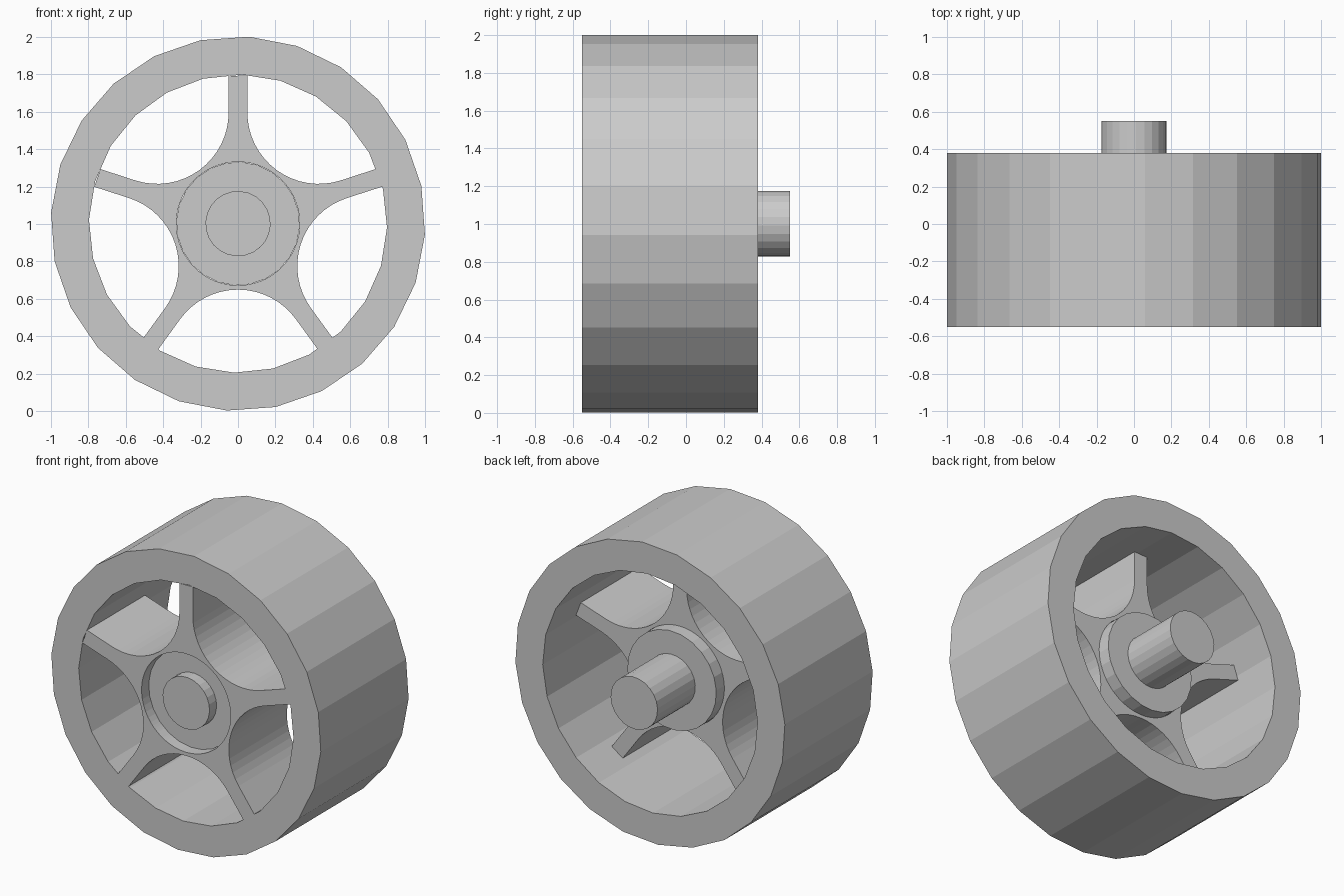
import bpy, bmesh
from math import sin, cos, radians, degrees, asin

if "Cube" in bpy.data.objects:
    bpy.data.objects.remove(bpy.data.objects["Cube"])

CZ = 1.002            # wheel centre height
SIDES = 24
STEP = 360 / SIDES
RIM_IN, IN_OFF = 0.797, 88.5     # inner rim polygon radius and first angle
OUT_OFF = 86.6                   # outer rim polygon first angle


def polar(r, deg):
    return (r * cos(radians(deg)), r * sin(radians(deg)))


def ngon(r, off, n=SIDES):
    return [polar(r, off + 360 * i / n) for i in range(n)]


def finish(name, bm):
    bmesh.ops.recalc_face_normals(bm, faces=bm.faces[:])
    me = bpy.data.meshes.new(name)
    bm.to_mesh(me)
    bm.free()
    ob = bpy.data.objects.new(name, me)
    bpy.context.collection.objects.link(ob)
    return ob


def ring(name, outer, inner, y0, y1):
    """Closed band between two matching xz outlines, extruded along y."""
    bm = bmesh.new()
    loops = [[bm.verts.new((x, y, z + CZ)) for x, z in pts]
             for pts, y in ((outer, y0), (outer, y1), (inner, y1), (inner, y0))]
    n = len(outer)
    for k in range(4):
        a, b = loops[k], loops[(k + 1) % 4]
        for i in range(n):
            j = (i + 1) % n
            bm.faces.new((a[i], a[j], b[j], b[i]))
    return finish(name, bm)


def disc(name, pts, y0, y1):
    """Solid prism along y."""
    bm = bmesh.new()
    a = [bm.verts.new((x, y0, z + CZ)) for x, z in pts]
    b = [bm.verts.new((x, y1, z + CZ)) for x, z in pts]
    bm.faces.new(a)
    bm.faces.new(b)
    for i in range(len(pts)):
        j = (i + 1) % len(pts)
        bm.faces.new((a[i], a[j], b[j], b[i]))
    return finish(name, bm)


def inner_radius(deg):
    """Distance from the axis to the faceted inner wall of the rim."""
    t = (deg - IN_OFF) % STEP - STEP / 2
    return RIM_IN * cos(radians(STEP / 2)) / cos(radians(t))


# Rim
ring("rim", ngon(1.001, OUT_OFF), ngon(RIM_IN, IN_OFF), -0.55, 0.38)

# Five spokes with rounded openings between them
HALF, D = 0.05, 0.735
fillet = D * sin(radians(36)) - HALF
tip = degrees(asin(HALF / 0.79))
outline = []
for k in range(5):
    b = 90 + 36 + 72 * k                     # middle of the opening
    a0, a1 = b - 36 + tip, b + 36 - tip
    outline.append(polar(inner_radius(a0), a0))
    cx, cz = polar(D, b)
    for i in range(17):
        dx, dz = polar(fillet, b + 234 - 108 * i / 16)
        outline.append((cx + dx, cz + dz))
    outline.append(polar(inner_radius(a1), a1))
HUB_R = 0.33
hole = []
for x, z in outline:
    s = HUB_R / (x * x + z * z) ** 0.5
    hole.append((x * s, z * s))
ring("spokes", outline, hole, -0.55, 0.065)

# Hub, recessed at the front and proud at the back
disc("hub", ngon(HUB_R, OUT_OFF), -0.475, 0.15)

# Axle
disc("axle", ngon(0.174, OUT_OFF), -0.55, 0.55)
